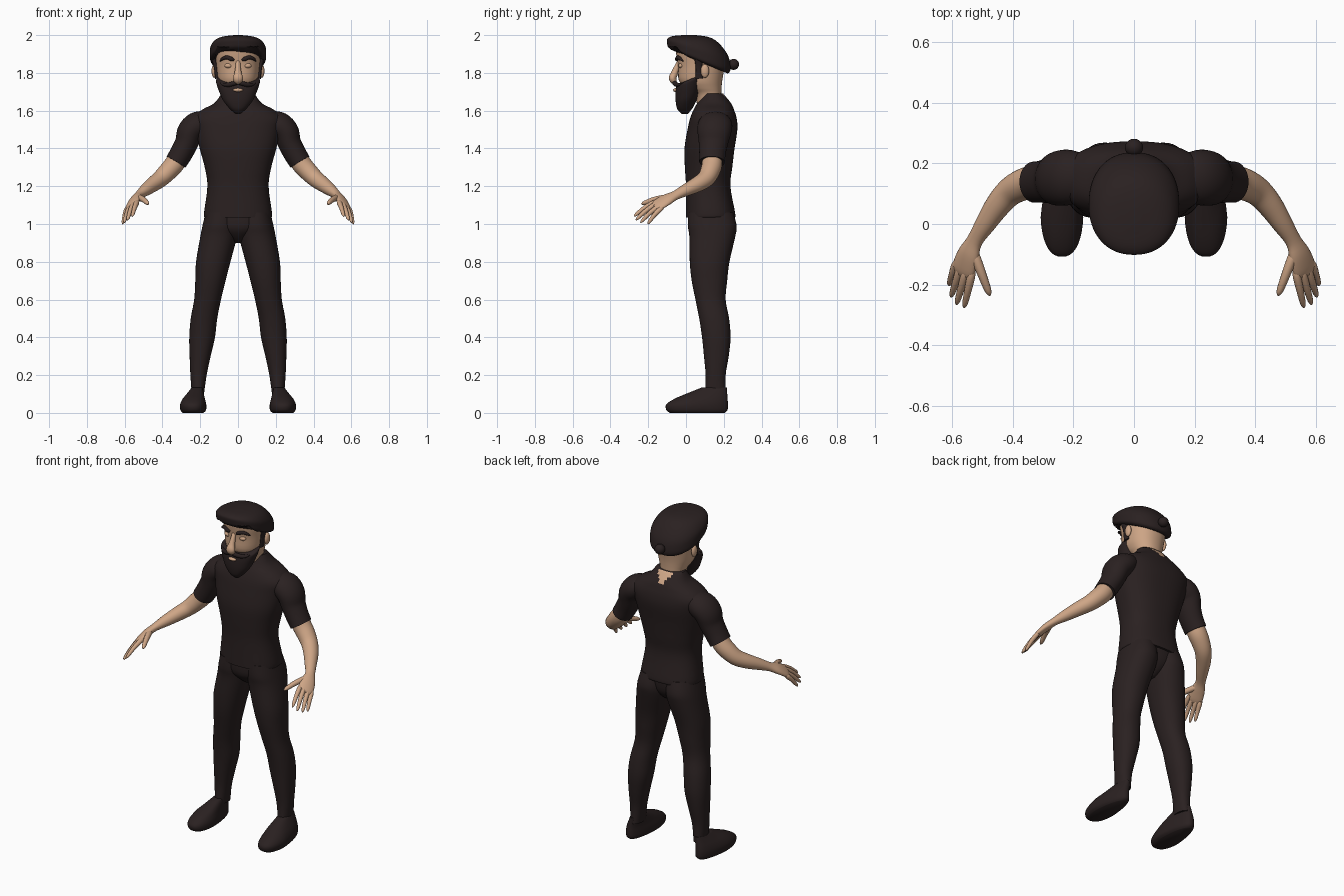
import bpy, bmesh, math
from mathutils import Vector

cube = bpy.data.objects.get("Cube")
if cube:
    bpy.data.objects.remove(cube, do_unlink=True)


def make_material(name, color):
    mat = bpy.data.materials.new(name)
    mat.use_nodes = True
    mat.diffuse_color = (*color, 1)
    mat.node_tree.nodes["Principled BSDF"].inputs["Base Color"].default_value = (*color, 1)
    return mat


dark = make_material("dark brown", (.023, .015, .015))
skin = make_material("skin", (.62, .38, .24))


def smooth_rows(rows, steps=4):
    """Pass a smooth curve through every column of the rows."""
    rows = [Vector(r) for r in rows]
    out = []
    for i in range(len(rows) - 1):
        a, b, c = rows[max(i - 1, 0)], rows[i], rows[i + 1]
        d = rows[min(i + 2, len(rows) - 1)]
        for s in range(steps):
            t = s / steps
            out.append((b * 2 + (c - a) * t + (a * 2 - b * 5 + c * 4 - d) * t * t
                        + (b * 3 - a - c * 3 + d) * t ** 3) / 2)
    return out + [rows[-1]]


def oval(sides, power):
    """Unit cross-section, rounder or squarer according to power."""
    for k in range(sides):
        angle = math.tau * k / sides
        yield [math.copysign(abs(f) ** (2 / power), f) for f in (math.cos(angle), math.sin(angle))]


def skin_rings(name, rings, mat, mirror=False, rule=None, tweak=None):
    """Join rings of points into a closed, smoothly shaded surface."""
    bm = bmesh.new()
    loops = [[bm.verts.new(p) for p in ring] for ring in rings]
    count = len(loops[0])
    for low, high in zip(loops, loops[1:]):
        for k in range(count):
            n = (k + 1) % count
            bm.faces.new((low[k], low[n], high[n], high[k]))
    bm.faces.new(loops[0])
    bm.faces.new(loops[-1])
    bmesh.ops.recalc_face_normals(bm, faces=bm.faces)
    if rule:
        for face in bm.faces:
            face.material_index = int(rule(face.calc_center_median()))
    if tweak:
        for vert in bm.verts:
            tweak(vert.co)
    mesh = bpy.data.meshes.new(name)
    bm.to_mesh(mesh)
    bm.free()
    mesh.materials.append(mat)
    if rule:
        mesh.materials.append(skin)
    obj = bpy.data.objects.new(name, mesh)
    bpy.context.collection.objects.link(obj)
    if mirror:
        obj.modifiers.new("mirror", "MIRROR").use_mirror_merge = False
    bpy.ops.object.select_all(action="DESELECT")
    obj.select_set(True)
    bpy.context.view_layer.objects.active = obj
    bpy.ops.object.shade_smooth_by_angle(angle=math.radians(55))
    return obj


def stack(name, rows, mat, power=2.2, sides=40, **options):
    """Level rings: height, x from, x to, y from, y to, slope along y."""
    rings = []
    for z, x0, x1, y0, y1, slope in smooth_rows([(*r, 0)[:6] for r in rows]):
        rx, ry = (x1 - x0) / 2, (y1 - y0) / 2
        rings.append([((x0 + x1) / 2 + rx * c, (y0 + y1) / 2 + ry * s, z + slope * ry * s)
                      for c, s in oval(sides, power)])
    return skin_rings(name, rings, mat, **options)


def centred(rows):
    """Expand height, half width, y from, y to, ... to both sides of x = 0."""
    return [(z, -w, w, *rest) for z, w, *rest in rows]


def tube(name, rows, mat, side, sides=20, mirror=True):
    """Oval rings along a path: x, y, z, radius along side, other radius."""
    rows = smooth_rows(rows)
    points = [Vector(r[:3]) for r in rows]
    rings = []
    for i, row in enumerate(rows):
        along = (points[min(i + 1, len(points) - 1)] - points[max(i - 1, 0)]).normalized()
        across = Vector(side)
        across = (across - along * across.dot(along)).normalized()
        other = along.cross(across)
        rings.append([points[i] + across * row[3] * c + other * row[4] * s for c, s in oval(sides, 2)])
    return skin_rings(name, rings, mat, mirror=mirror)


def ball(name, center, size, mat, mirror=False):
    """Ellipsoid made of level rings."""
    rings = []
    for i in range(13):
        a = math.pi * (.02 + .96 * i / 12)
        rings.append([(center[0] + size[0] * math.sin(a) * c, center[1] + size[1] * math.sin(a) * s,
                       center[2] - size[2] * math.cos(a)) for c, s in oval(20, 2)])
    return skin_rings(name, rings, mat, mirror=mirror)


# Shirt body, open in a small V at the nape
stack("shirt", centred([
    (1.035, .178, 0, .26), (1.06, .18, 0, .26), (1.2, .162, 0, .235), (1.3, .176, -.006, .245),
    (1.4, .203, -.008, .257), (1.5, .225, .008, .272), (1.56, .235, .022, .268),
    (1.605, .19, .04, .254), (1.64, .125, .06, .238), (1.69, .088, .092, .197)]),
    dark, power=2.4, sides=64,
    rule=lambda p: p.y > .17 and p.z > 1.615 + abs(p.x) * 1.4)

# Sleeves with rounded shoulders
tube("sleeve", [
    (.11, .155, 1.565, .05, .03), (.2, .155, 1.532, .088, .068), (.25, .15, 1.492, .09, .07),
    (.272, .145, 1.43, .078, .062), (.3, .14, 1.375, .07, .06), (.328, .138, 1.328, .068, .058)],
    dark, (0, 1, 0), sides=32)

# Trousers: two legs and a filled seat
stack("trouser_leg", [
    (1.06, .002, .172, .012, .25), (.99, .001, .188, .01, .268), (.93, .006, .2, .018, .26),
    (.8, .04, .222, .02, .23), (.7, .066, .226, .03, .218), (.6, .09, .232, .05, .21),
    (.5, .11, .25, .07, .228), (.4, .122, .258, .085, .236), (.3, .145, .256, .095, .226),
    (.2, .166, .252, .104, .21), (.1, .18, .245, .1, .212)], dark, mirror=True)
stack("trouser_seat", centred([
    (1.06, .165, .01, .25), (.98, .14, .014, .24), (.93, .06, .05, .21), (.9, .02, .09, .17)]), dark)


# Shoes, narrower toward the heel
def narrow_heel(p):
    p.x = .225 + (p.x - .225) * (1 - max(0, p.y - .02) * 1.6)


stack("shoe", [
    (0, .182, .294, -.085, .205), (.015, .168, .306, -.104, .22), (.045, .167, .308, -.104, .222),
    (.075, .172, .296, -.06, .22), (.105, .176, .274, .01, .218), (.135, .18, .25, .085, .216)],
    dark, power=2.4, mirror=True, tweak=narrow_heel)

# Bare arms running into the palms
hand_width = (.055, .035, -.035)
tube("arm", [
    (.3, .14, 1.38, .05, .05), (.335, .138, 1.32, .054, .052), (.37, .128, 1.28, .052, .05),
    (.41, .105, 1.24, .047, .045), (.45, .06, 1.21, .042, .04), (.49, 0, 1.18, .034, .032),
    (.525, -.055, 1.152, .028, .022), (.545, -.1, 1.13, .04, .021),
    (.562, -.148, 1.102, .044, .016), (.568, -.168, 1.09, .03, .009)], skin, hand_width, sides=28)

# Fingers: knuckle and tip for each, slightly arched
fingers = {
    "index_finger": ((.535, -.165, 1.115), (.56, -.275, 1.04)),
    "middle_finger": ((.555, -.16, 1.105), (.585, -.265, 1.02)),
    "ring_finger": ((.573, -.148, 1.09), (.603, -.24, 1.007)),
    "little_finger": ((.588, -.133, 1.08), (.61, -.202, 1.0)),
    "thumb": ((.528, -.095, 1.14), (.475, -.235, 1.105))}
for name, (knuckle, tip) in fingers.items():
    start, end = Vector(knuckle), Vector(tip)
    thick = 1.25 if name == "thumb" else 1
    rows = []
    for t, radius in ((-.12, .01), (.1, .0135), (.5, .012), (.88, .009), (1, .003)):
        p = start.lerp(end, t)
        p.z += .03 * t * (1 - t)
        rows.append((*p, radius * thick, radius * thick))
    tube(name, rows, skin, hand_width, sides=12)

# Head and neck
stack("head", centred([
    (1.58, .07, .06, .18), (1.68, .074, .05, .186), (1.72, .09, 0, .188), (1.76, .105, -.038, .192),
    (1.84, .115, -.042, .205), (1.9, .12, -.052, .205), (1.95, .11, -.055, .18),
    (1.98, .07, -.03, .12)]), skin)
tube("nose", [
    (0, -.032, 1.872, .012, .008), (0, -.045, 1.84, .013, .013), (0, -.06, 1.80, .019, .018),
    (0, -.071, 1.772, .027, .02), (0, -.06, 1.753, .02, .016), (0, -.05, 1.748, .008, .006)],
    skin, (1, 0, 0), mirror=False)
ball("eye", (.05, -.027, 1.838), (.021, .014, .013), skin, mirror=True)
ball("ear", (.126, .1, 1.81), (.014, .022, .036), skin, mirror=True)
tube("eyebrow", [
    (.022, -.045, 1.868, .006, .005), (.035, -.049, 1.873, .011, .009), (.06, -.043, 1.882, .01, .009),
    (.082, -.03, 1.874, .008, .008), (.095, -.016, 1.862, .003, .003)], dark, (0, 0, 1))


# Swept-back hair with raised temples, sideburns and a bun
def raise_temples(p):
    if p.y < 0 and p.z < 1.935:
        p.z += .035 * max(0, 1 - ((abs(p.x) - .085) / .035) ** 2)


stack("hair", centred([
    (1.86, .13, -.08, .22, -.42), (1.872, .146, -.095, .232, -.4), (1.895, .149, -.1, .236, -.36),
    (1.935, .146, -.101, .222, -.26), (1.972, .122, -.09, .175, -.12),
    (1.992, .08, -.066, .125, -.04), (2, .02, -.02, .05)]),
    dark, sides=64, tweak=raise_temples)
tube("sideburn", [
    (.128, .068, 1.875, .024, .012), (.119, .068, 1.83, .017, .009), (.112, .07, 1.77, .02, .009)],
    dark, (0, 1, 0))
ball("hair_bun", (0, .252, 1.845), (.03, .029, .029), dark)

# Pointed beard, moustache and lips
stack("beard", centred([
    (1.582, .012, -.022, .008), (1.61, .044, -.045, .035, .1), (1.655, .079, -.054, .062, .2),
    (1.7, .099, -.056, .085, .3), (1.74, .113, -.054, .096, .38),
    (1.762, .116, -.05, .1, .42), (1.77, .1, -.035, .095, .42)]), dark)
tube("moustache", [
    (0, -.06, 1.748, .009, .01), (.02, -.06, 1.745, .012, .012), (.048, -.05, 1.738, .012, .012),
    (.075, -.034, 1.738, .008, .01), (.092, -.018, 1.745, .003, .004)], dark, (0, 0, 1))
ball("lips", (0, -.054, 1.709), (.026, .014, .01), skin)
